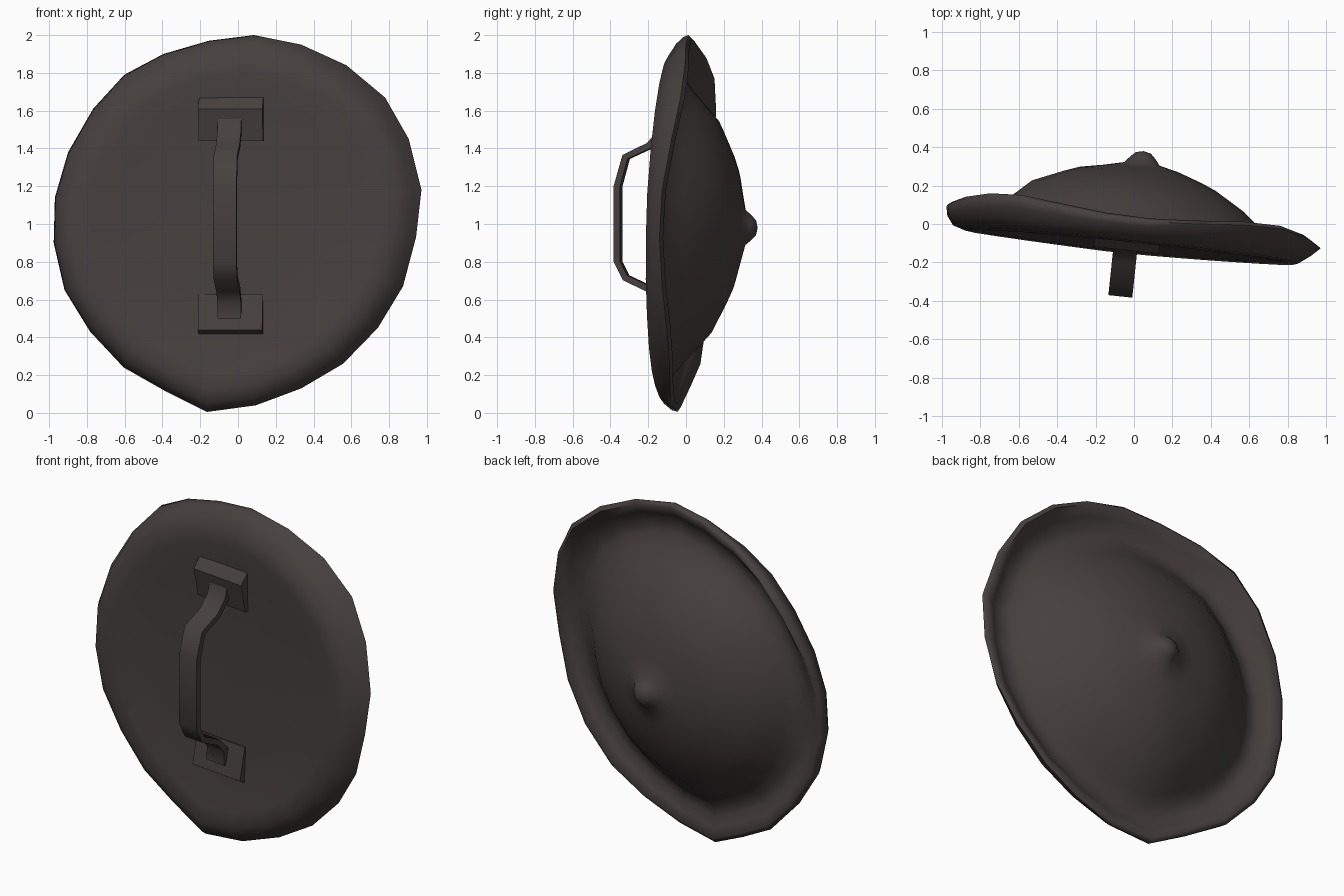
import bpy, bmesh, math
from mathutils import Matrix, Vector

if "Cube" in bpy.data.objects:
    bpy.data.objects.remove(bpy.data.objects["Cube"])

iron = bpy.data.materials.new("dark_iron")
iron.diffuse_color = (0.062, 0.051, 0.049, 1)
iron.use_nodes = True
iron.node_tree.nodes["Principled BSDF"].inputs["Base Color"].default_value = iron.diffuse_color

# The whole shield is turned slightly about the vertical: shared placement
PLACE = Matrix.Translation((0.0, -0.02, 1)) @ Matrix.Rotation(math.radians(-6), 4, 'Z')

# Hand-beaten outline of the disc (x, z), clockwise from the top
OUTLINE = [(.08, 1), (.33, .95), (.57, .84), (.775, .67), (.905, .45), (.977, .18),
           (.95, -.07), (.88, -.33), (.745, -.55), (.56, -.74), (.34, -.87), (.10, -.96),
           (-.16, -.995), (-.385, -.885), (-.61, -.76), (-.79, -.57), (-.925, -.35), (-.982, -.10),
           (-.977, .14), (-.91, .38), (-.78, .61), (-.615, .79), (-.405, .90), (-.16, .97)]


def finish(name, bm, angle):
    bmesh.ops.recalc_face_normals(bm, faces=bm.faces)
    bm.transform(PLACE)
    me = bpy.data.meshes.new(name)
    bm.to_mesh(me)
    bm.free()
    me.materials.append(iron)
    ob = bpy.data.objects.new(name, me)
    bpy.context.collection.objects.link(ob)
    bpy.ops.object.select_all(action='DESELECT')
    ob.select_set(True)
    bpy.context.view_layer.objects.active = ob
    bpy.ops.object.shade_smooth_by_angle(angle=math.radians(angle))


def lathe(name, profile):
    """Sweep (scale, depth, lean in x, lean in z, diagonal warp); scale 0 is a pole."""
    bm = bmesh.new()
    rings = []
    n = len(OUTLINE)
    for s, d, lx, lz, warp in profile:
        drop = 0.05 * d if s < .7 and d > 0 else 0     # the dome sags off centre
        if s == 0:
            rings.append([bm.verts.new((drop * .4, d, -drop))] * n)
        else:
            rings.append([bm.verts.new((x * s + drop * .4,
                                        d + lx * x + lz * z + warp * x * x * z * z,
                                        z * s - drop)) for x, z in OUTLINE])
    for a, b in zip(rings, rings[1:]):
        for i in range(n):
            j = (i + 1) % n
            bm.faces.new(list(dict.fromkeys((a[i], a[j], b[j], b[i]))))
    finish(name, bm, 75)


# Flat gripping side, rolled wavy brim, groove, dome and boss
lathe("shield_body", [
    (0, -.068, 0, 0, 0), (.4, -.072, 0, .01, 0), (.68, -.083, 0, .015, 0),
    (.80, -.1, 0, .025, 0), (.89, -.102, 0, .035, .02), (.955, -.07, .012, .045, .1),
    (.99, -.032, .005, .045, .18), (1, -.005, -.015, .045, .22),
    (.975, .012, -.015, .045, .22), (.92, -.015, -.015, .04, .12),
    (.86, -.04, -.01, .03, .04), (.80, -.03, 0, .03, 0), (.74, .015, -.01, .02, 0),
    (.66, .085, -.02, .02, 0), (.57, .163, -.025, .02, 0), (.41, .243, -.012, .015, 0),
    (.33, .275, -.01, .01, 0), (.2, .31, 0, .005, 0), (.095, .335, 0, 0, 0),
    (.065, .37, 0, 0, 0), (.04, .393, 0, 0, 0), (0, .402, 0, 0, 0)])


def wedge(name, z_outer_back, z_outer, z_inner, d_outer, d_inner):
    """Mounting plate: tall at its outer end, almost flush at its inner end."""
    bm = bmesh.new()
    side = [(-.05, z_outer_back), (d_outer, z_outer), (d_inner, z_inner), (-.05, z_inner)]
    ends = [[bm.verts.new((x, d, z)) for d, z in side] for x in (-.2, .142)]
    bm.faces.new(ends[0])
    bm.faces.new(ends[1])
    for i in range(4):
        j = (i + 1) % 4
        bm.faces.new((ends[0][i], ends[0][j], ends[1][j], ends[1][i]))
    finish(name, bm, 20)


wedge("upper_plate", .69, .61, .44, -.12, -.085)
wedge("lower_plate", -.61, -.56, -.37, -.13, -.09)

# Bent strap handle: rectangular section along a (depth, z) path
path = [Vector(p) for p in ((-.09, .56), (-.11, .49), (-.175, .415), (-.302, .355), (-.345, .20),
                            (-.345, -.20), (-.302, -.285), (-.175, -.345), (-.115, -.41),
                            (-.115, -.50))]
bm = bmesh.new()
rows = []
for i, p in enumerate(path):
    t = (path[min(i + 1, len(path) - 1)] - path[max(i - 1, 0)]).normalized()
    nrm = Vector((-t.y, t.x)) * 0.017
    rows.append([bm.verts.new((x, q.x, q.y)) for x, q in
                 ((-.096, p + nrm), (.029, p + nrm), (.029, p - nrm), (-.096, p - nrm))])
for a, b in zip(rows, rows[1:]):
    for i in range(4):
        j = (i + 1) % 4
        bm.faces.new((a[i], a[j], b[j], b[i]))
bm.faces.new(rows[0])
bm.faces.new(rows[-1])
finish("handle", bm, 50)
